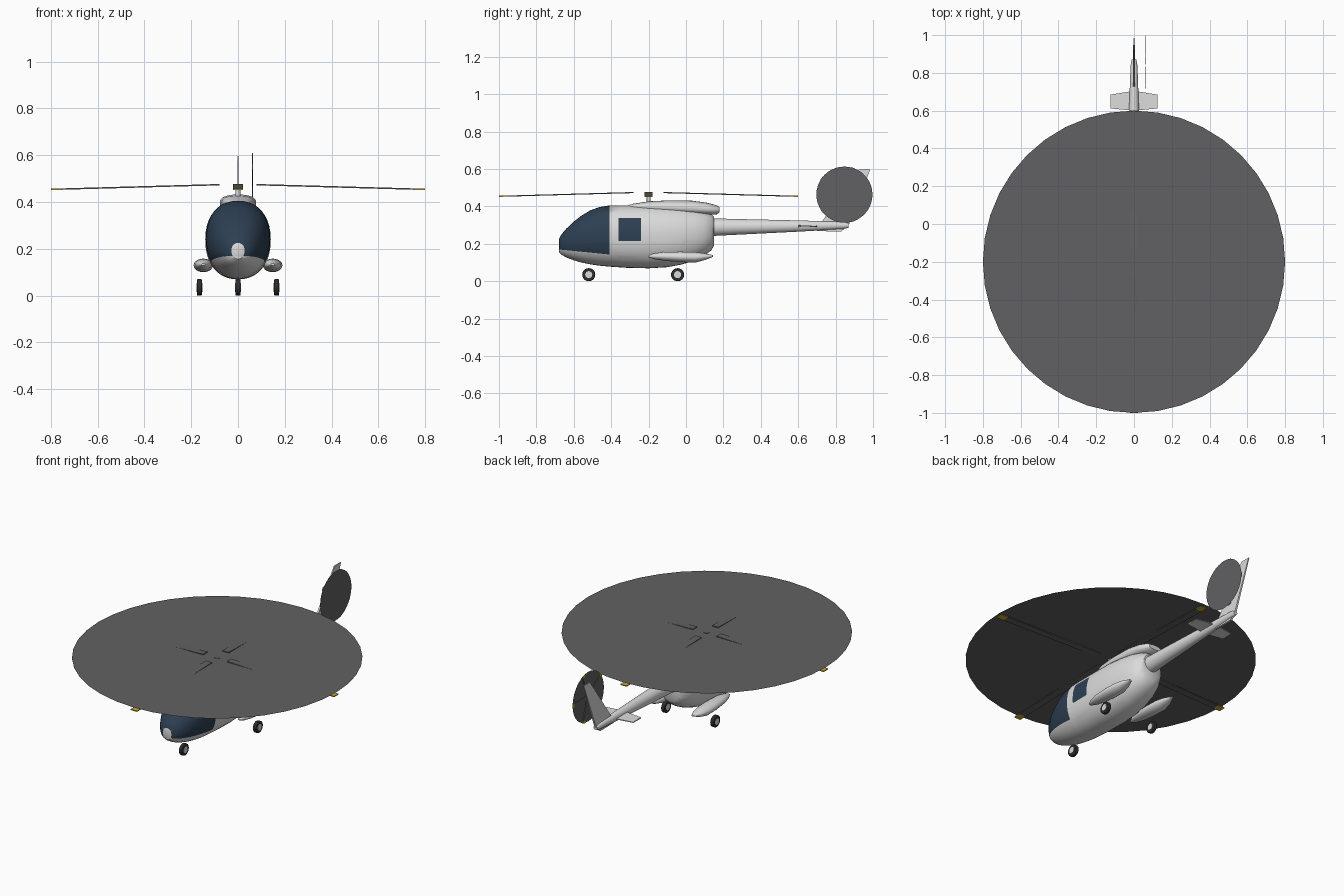
import bpy, bmesh, math
from mathutils import Vector, Matrix

cube = bpy.data.objects.get("Cube")
if cube:
    bpy.data.objects.remove(cube, do_unlink=True)


def material(name, color):
    m = bpy.data.materials.new(name)
    m.use_nodes = True
    m.diffuse_color = (*color, 1)
    m.node_tree.nodes["Principled BSDF"].inputs["Base Color"].default_value = (*color, 1)
    return m


WHITE = material("pale grey paint", (.7, .71, .7))
GLASS = material("dark blue glass", (.026, .05, .085))
ROTOR = material("rotor grey", (.12, .12, .125))
YELLOW = material("yellow tip", (.6, .42, .03))
RUBBER = material("black rubber", (.025, .025, .025))


def finish(name, bm, mats, smooth=35):
    bmesh.ops.recalc_face_normals(bm, faces=bm.faces[:])
    mesh = bpy.data.meshes.new(name)
    bm.to_mesh(mesh)
    bm.free()
    ob = bpy.data.objects.new(name, mesh)
    bpy.context.collection.objects.link(ob)
    for m in mats:
        mesh.materials.append(m)
    if smooth:
        bpy.ops.object.select_all(action='DESELECT')
        ob.select_set(True)
        bpy.context.view_layer.objects.active = ob
        bpy.ops.object.shade_smooth_by_angle(angle=math.radians(smooth))
    return ob


def loft(stations, sides=32, power=2, cx=0):
    """Skin superellipse rings given as (y, bottom, top, half width)."""
    bm = bmesh.new()
    rings = []
    for y, low, high, w in stations:
        ring = []
        for i in range(sides):
            a = math.tau * i / sides
            c, s = math.cos(a), math.sin(a)
            px = math.copysign(abs(c) ** (2 / power), c)
            pz = math.copysign(abs(s) ** (2 / power), s)
            ring.append(bm.verts.new((cx + w * px, y, (low + high) / 2 + (high - low) / 2 * pz)))
        rings.append(ring)
    for a, b in zip(rings, rings[1:]):
        for i in range(sides):
            j = (i + 1) % sides
            bm.faces.new((a[i], a[j], b[j], b[i]))
    bm.faces.new(rings[0])
    bm.faces.new(rings[-1][::-1])
    return bm


def cut(bm, point, normal):
    bmesh.ops.bisect_plane(bm, geom=bm.verts[:] + bm.edges[:] + bm.faces[:],
                           plane_co=point, plane_no=normal)


def plate(name, outline, half, axis, mat):
    """Extrude an outline; half is the thickness at each outline point."""
    bm = bmesh.new()
    sheets = []
    for sign in (1, -1):
        sheets.append([bm.verts.new((sign * t, u, v) if axis == 'x' else (u, v, sign * t))
                       for (u, v), t in zip(outline, half)])
    bm.faces.new(sheets[0])
    bm.faces.new(sheets[1][::-1])
    n = len(outline)
    for i in range(n):
        j = (i + 1) % n
        bm.faces.new((sheets[0][i], sheets[1][i], sheets[1][j], sheets[0][j]))
    return finish(name, bm, [mat], 0)


def cylinder(name, center, radius, depth, mat, along_x=False, sides=24):
    bm = bmesh.new()
    rot = Matrix.Rotation(math.pi / 2, 4, 'Y') if along_x else Matrix()
    bmesh.ops.create_cone(bm, cap_ends=True, segments=sides, radius1=radius, radius2=radius,
                          depth=depth, matrix=Matrix.Translation(center) @ rot)
    return finish(name, bm, [mat])


# Cabin, with windscreen and side windows cut into the skin
cabin = loft([(-.68, .157, .225, .028), (-.665, .142, .252, .055), (-.64, .127, .281, .077),
              (-.6, .112, .319, .099), (-.56, .1, .35, .114), (-.51, .09, .38, .127),
              (-.46, .083, .397, .135), (-.41, .078, .405, .138), (-.32, .072, .406, .14),
              (-.2, .069, .406, .14), (-.1, .075, .404, .138), (-.02, .09, .397, .13),
              (.05, .113, .387, .117), (.1, .138, .375, .1), (.135, .165, .36, .08),
              (.15, .19, .345, .058)], 40, 2.2)
sill = Vector((0, -.41, .143))
sill_normal = Vector((0, .1, 1)).normalized()
cut(cabin, sill, sill_normal)
for y in (-.41, -.36, -.24):
    cut(cabin, (0, y, 0), (0, 1, 0))
for z in (.215, .337):
    cut(cabin, (0, 0, z), (0, 0, 1))
for f in cabin.faces:
    c = f.calc_center_median()
    windscreen = -.679 < c.y < -.41 and (c - sill).dot(sill_normal) > 0
    window = -.36 < c.y < -.24 and .215 < c.z < .337
    f.material_index = int(windscreen or window)
finish("cabin", cabin, [WHITE, GLASS])

# Engine cowling and tail boom
finish("engine_cowling", loft([(-.34, .38, .398, .02), (-.28, .375, .415, .05),
                               (-.2, .37, .427, .07), (-.1, .36, .432, .078),
                               (.03, .355, .431, .078), (.11, .354, .42, .07),
                               (.165, .358, .406, .055), (.18, .368, .395, .04)], 28, 2.4), [WHITE])
finish("tail_boom", loft([(.1, .24, .337, .048), (.3, .25, .332, .04), (.6, .265, .325, .027),
                          (.84, .279, .318, .018), (.87, .286, .311, .013)], 24), [WHITE])

# Tail surfaces
plate("vertical_fin", [(.7, .268), (.83, .266), (.87, .3), (.985, .597), (.925, .597), (.72, .31)],
      [.006, .006, .006, .003, .003, .006], 'x', WHITE)
stabilizer = plate("horizontal_stabilizer",
                   [(-.125, .612), (0, .6), (.125, .612), (.125, .685), (0, .705), (-.125, .685)],
                   [.004, .006, .004, .002, .003, .002], 'z', WHITE)
stabilizer.location.z = .294

# Sponsons and wheels
for side, sx in (("left", 1), ("right", -1)):
    finish(side + "_sponson", loft([(-.2, .128, .138, .008), (-.17, .118, .149, .023),
                                    (-.12, .11, .156, .036), (-.03, .102, .158, .042),
                                    (.05, .1, .156, .041), (.1, .113, .149, .03),
                                    (.145, .13, .14, .01)], 20, 2, sx * .148), [WHITE])
for name, x, y in (("nose", 0, -.52), ("left", .165, -.045), ("right", -.165, -.045)):
    tyre = cylinder(name + "_tyre", (x, y, .035), .035, .022, RUBBER, True)
    bevel = tyre.modifiers.new("rounded tread", 'BEVEL')
    bevel.width = .004
    bevel.segments = 2
    cylinder(name + "_wheel_hub", (x, y, .035), .019, .025, WHITE, True)


def rotor(name, count, r0, r1, chord, thick, tip, droop, place):
    """Blades spread around local z, each with a coloured tip."""
    bm = bmesh.new()
    for i in range(count):
        turn = Matrix.Rotation(math.tau * i / count, 4, 'Z')
        for start, end, index in ((r0, r1 - tip, 0), (r1 - tip, r1, 1)):
            before = set(bm.faces)
            made = bmesh.ops.create_cube(bm, size=1)["verts"]
            for v in made:
                r = start + (v.co.x + .5) * (end - start)
                z = v.co.z * thick - droop * (r - r0) / (r1 - r0)
                v.co = place @ turn @ Vector((r, v.co.y * chord, z))
            for f in set(bm.faces) - before:
                f.material_index = index
    finish(name, bm, [ROTOR, YELLOW], 0)


def sweep_disc(name, radius, place):
    bm = bmesh.new()
    bmesh.ops.create_circle(bm, cap_ends=True, segments=40, radius=radius, matrix=place)
    finish(name, bm, [ROTOR], 0)


# Main rotor
cylinder("rotor_mast", (0, -.2, .44), .01, .04, WHITE)
cylinder("rotor_hub", (0, -.2, .465), .018, .018, ROTOR)
rotor("main_rotor_blades", 4, .08, .8, .042, .006, .045, .02,
      Matrix.Translation((0, -.2, .474)))
sweep_disc("main_rotor_disc", .8, Matrix.Translation((0, -.2, .472)))

# Tail rotor, turned so its axis points sideways and its first blade aft
sideways = Matrix.Translation((.062, .847, .463)) @ Matrix(
    ((0, 0, 1, 0), (1, 0, 0, 0), (0, 1, 0, 0), (0, 0, 0, 1)))
rotor("tail_rotor_blades", 5, .025, .151, .024, .004, .012, 0, sideways)
sweep_disc("tail_rotor_disc", .15, sideways @ Matrix.Translation((0, 0, .0022)))
